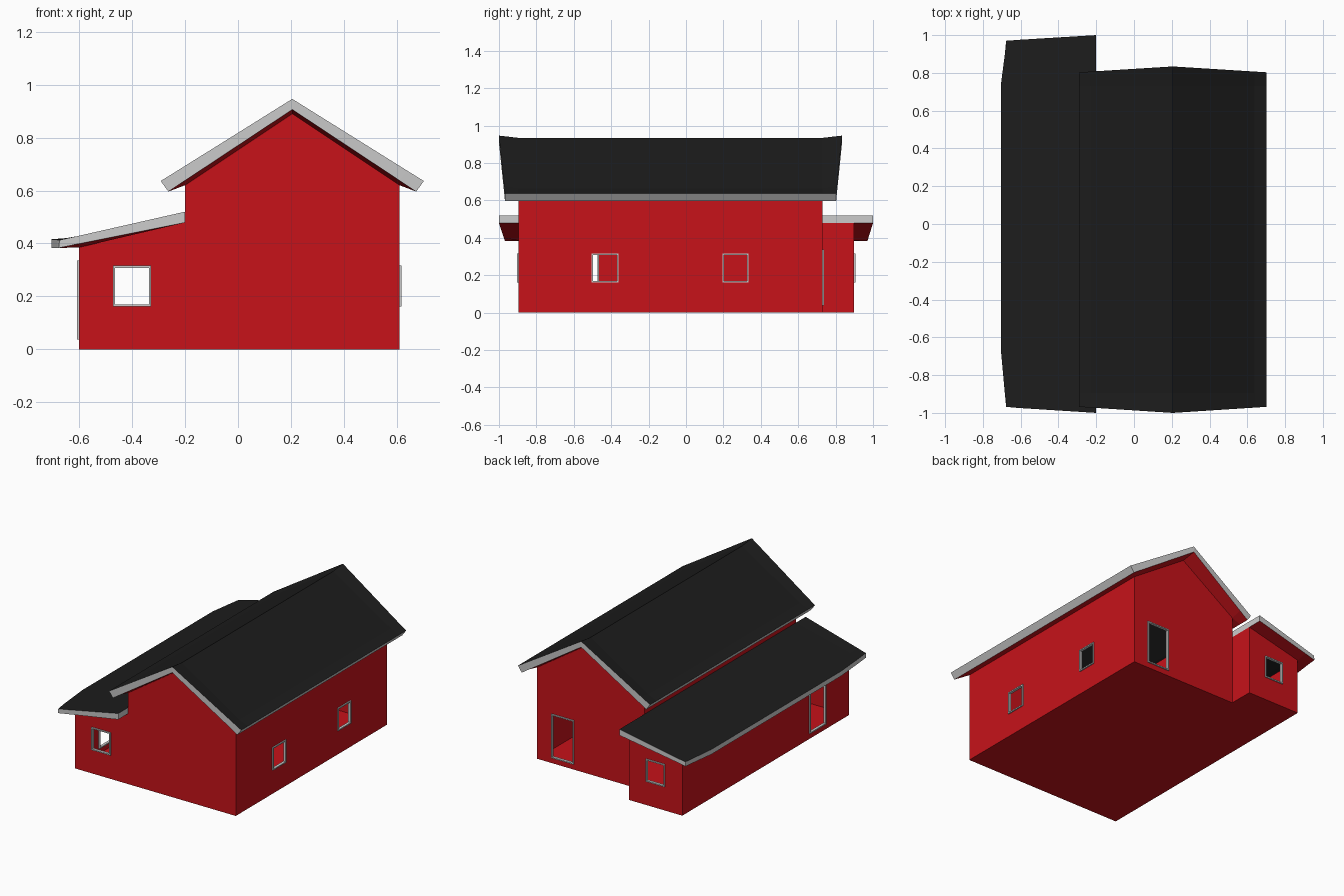
import bpy, bmesh
from mathutils import Vector

if "Cube" in bpy.data.objects:
    bpy.data.objects.remove(bpy.data.objects["Cube"])


def material(name, rgb):
    m = bpy.data.materials.new(name)
    m.diffuse_color = (*rgb, 1)
    m.use_nodes = True
    m.node_tree.nodes["Principled BSDF"].inputs["Base Color"].default_value = m.diffuse_color
    return m


RED = material("red_paint", (0.57, 0.006, 0.01))
BLACK = material("black_roofing", (0.012, 0.012, 0.012))
GREY = material("grey_trim", (0.6, 0.6, 0.6))


def finish(name, bm, mats):
    me = bpy.data.meshes.new(name)
    bm.to_mesh(me)
    bm.free()
    for m in mats:
        me.materials.append(m)
    ob = bpy.data.objects.new(name, me)
    bpy.context.collection.objects.link(ob)
    return ob


def point(axis, c, u, z):
    return Vector((c, u, z)) if axis == "x" else Vector((u, c, z))


def rect(u0, u1, z0, z1):
    return [(u0, z0), (u1, z0), (u1, z1), (u0, z1)]


def wall(name, axis, c, side, outline, holes=()):
    """Flat wall sheet with openings, facing along side * axis."""
    bm = bmesh.new()
    edges = []
    for loop in [outline] + [rect(*h) for h in holes]:
        vs = [bm.verts.new(point(axis, c, u, z)) for u, z in loop]
        edges += [bm.edges.new((vs[i - 1], vs[i])) for i in range(len(vs))]
    n = Vector((side, 0, 0)) if axis == "x" else Vector((0, side, 0))
    bmesh.ops.triangle_fill(bm, use_beauty=True, edges=edges, normal=n)
    bm.normal_update()
    for f in bm.faces:
        if f.normal.dot(n) < 0:
            f.normal_flip()
    finish(name, bm, [RED])


def frame(name, axis, c, side, hole, t=0.008, out=0.008, inn=0.01):
    """Rectangular trim ring around an opening."""
    u0, u1, z0, z1 = hole
    bm = bmesh.new()
    rings = []
    for grow, d in ((t, -inn), (t, out), (0, out), (0, -inn)):
        r = rect(u0 - grow, u1 + grow, z0 - grow, z1 + grow)
        rings.append([bm.verts.new(point(axis, c + side * d, u, z)) for u, z in r])
    for a in range(4):
        p, q = rings[a], rings[(a + 1) % 4]
        for i in range(4):
            j = (i + 1) % 4
            bm.faces.new((p[i], p[j], q[j], q[i]))
    bmesh.ops.recalc_face_normals(bm, faces=bm.faces)
    finish(name, bm, [GREY])


def roof(name, top, bot, open_cells):
    """Roof slab from two point grids [row along y][column along x]; open inside."""
    bm = bmesh.new()
    T = [[bm.verts.new(p) for p in row] for row in top]
    B = [[bm.verts.new(p) for p in row] for row in bot]
    nj, ni = len(T), len(T[0])
    for j in range(nj - 1):
        for i in range(ni - 1):
            cell = [(j, i), (j, i + 1), (j + 1, i + 1), (j + 1, i)]
            bm.faces.new([T[a][b] for a, b in cell])
            if not open_cells(j, i):
                bm.faces.new([B[a][b] for a, b in reversed(cell)]).material_index = 2
    border = ([(0, i) for i in range(ni - 1)] + [(j, ni - 1) for j in range(nj - 1)]
              + [(nj - 1, i) for i in range(ni - 1, 0, -1)] + [(j, 0) for j in range(nj - 1, 0, -1)])
    for k in range(len(border)):
        (a, b), (c, d) = border[k - 1], border[k]
        bm.faces.new((T[c][d], T[a][b], B[a][b], B[c][d])).material_index = 1
    loose = [v for v in bm.verts if not v.link_faces]
    bmesh.ops.delete(bm, geom=loose, context="VERTS")
    finish(name, bm, [BLACK, GREY, RED])


# Main dimensions
L, M, R, RIDGE = -0.60, -0.20, 0.61, 0.205
FRONT, BACK, LEAN_BACK = -0.895, 0.73, 0.897
EAVE, APEX, LOW, HIGH = 0.62, 0.89, 0.385, 0.479

# Openings: u0, u1, z0, z1
small_win = (-0.464, -0.337, 0.17, 0.308)
right_win_a = (-0.496, -0.37, 0.17, 0.309)
right_win_b = (0.203, 0.327, 0.17, 0.309)
back_door = (0.338, 0.492, 0.045, 0.328)
left_door = (-0.632, -0.473, 0.045, 0.328)

# Walls
wall("front_wall", "y", FRONT, -1,
     [(L, 0), (R, 0), (R, EAVE), (RIDGE, APEX), (M, EAVE), (M, HIGH), (L, LOW)], [small_win])
wall("main_back_wall", "y", BACK, 1,
     [(M, 0), (R, 0), (R, EAVE), (RIDGE, APEX), (M, EAVE)], [back_door])
wall("lean_to_back_wall", "y", LEAN_BACK, 1,
     [(L, 0), (M, 0), (M, HIGH), (L, LOW)], [small_win])
wall("right_wall", "x", R, 1, rect(FRONT, BACK, 0, EAVE), [right_win_a, right_win_b])
wall("left_wall", "x", L, -1, rect(FRONT, LEAN_BACK, 0, LOW), [left_door])
wall("lean_to_side_wall", "x", M, 1, rect(BACK, LEAN_BACK, 0, HIGH))
wall("main_upper_left_wall", "x", M, -1, rect(FRONT, BACK, 0.52, EAVE))

# Floor
bm = bmesh.new()
plan = [(L, FRONT), (L, LEAN_BACK), (M, LEAN_BACK), (M, BACK), (R, BACK), (R, FRONT)]
bm.faces.new([bm.verts.new((x, y, 0)) for x, y in plan])
finish("floor", bm, [RED])

# Window and door frames
frame("front_window_frame", "y", FRONT, -1, small_win)
frame("lean_to_back_window_frame", "y", LEAN_BACK, 1, small_win)
frame("right_window_frame_1", "x", R, 1, right_win_a)
frame("right_window_frame_2", "x", R, 1, right_win_b)
frame("back_door_frame", "y", BACK, 1, back_door)
frame("left_door_frame", "x", L, -1, left_door)


# Main gable roof: half sections (offset from ridge, z), mirrored about the ridge
def gable_row(half, ys):
    left = [(RIDGE - d, y, z) for (d, z), y in zip(half, ys)]
    right = [(RIDGE + d, y, z) for (d, z), y in zip(half[:2], ys)]
    return left + right[::-1]


end_top = [(0.497, 0.636), (0.434, 0.675), (0, 0.946)]
end_bot = [(0.468, 0.596), (0.405, 0.638), (0, 0.906)]
mid_top = [(0.497, 0.636), (0.434, 0.662), (0, 0.934)]
mid_bot = [(0.468, 0.596), (0.405, EAVE), (0, APEX)]
stations = [(-0.968, -0.972, -1.0), (FRONT,) * 3, (BACK,) * 3, (0.803, 0.807, 0.834)]
tops = [end_top, mid_top, mid_top, end_top]
bots = [end_bot, mid_bot, mid_bot, end_bot]
roof("main_roof",
     [gable_row(h, y) for h, y in zip(tops, stations)],
     [gable_row(h, y) for h, y in zip(bots, stations)],
     lambda j, i: j == 1 and i in (1, 2))

# Lean-to roof: sections of (x, z) from eave to main wall
end_t = [(-0.674, 0.413), (-0.61, 0.427), (M, 0.52)]
end_b = [(-0.677, 0.383), (L, 0.399), (M, HIGH)]
cor_t = [(-0.684, 0.414), (-0.61, 0.423), (M, 0.52)]
cor_b = [(-0.684, 0.383), (L, LOW), (M, HIGH)]
mid_t = [(-0.705, 0.416), (-0.61, 0.423), (M, 0.52)]
mid_b = [(-0.705, 0.383), (L, LOW), (M, HIGH)]
stations = [(-0.968, -0.974, -1.0), (FRONT,) * 3, (-0.663,) * 3,
            (0.735,) * 3, (LEAN_BACK,) * 3, (0.97, 0.975, 1.0)]


def shed(rows):
    return [[(x, y, z) for (x, z), y in zip(r, ys)] for r, ys in zip(rows, stations)]


roof("lean_to_roof",
     shed([end_t, cor_t, mid_t, mid_t, cor_t, end_t]),
     shed([end_b, cor_b, mid_b, mid_b, cor_b, end_b]),
     lambda j, i: 1 <= j <= 3 and i == 1)
